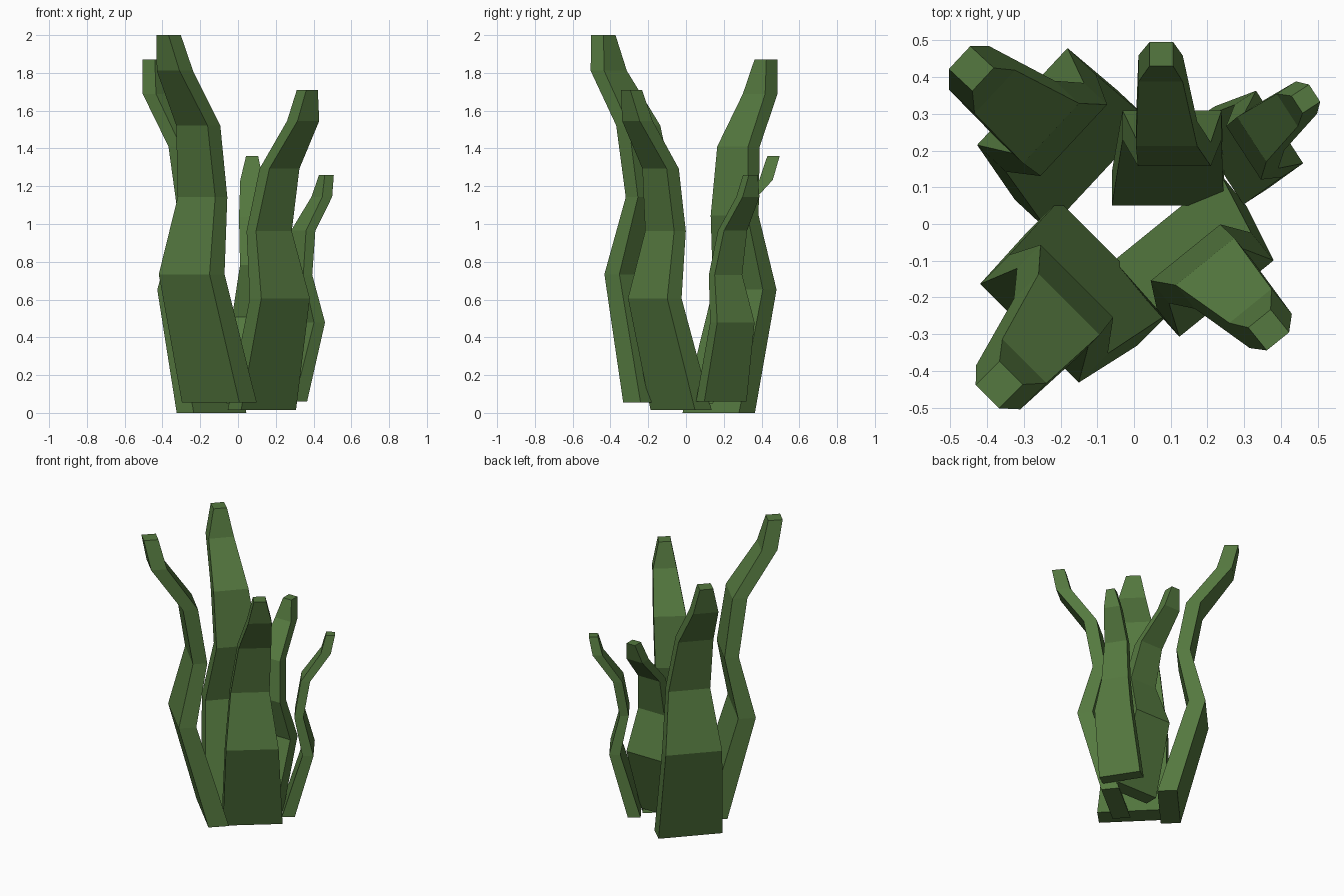
import bpy, bmesh, math
from mathutils import Vector

if "Cube" in bpy.data.objects:
    bpy.data.objects.remove(bpy.data.objects["Cube"])

green = bpy.data.materials.new("leaf_green")
green.diffuse_color = (0.09, 0.19, 0.05, 1)
green.use_nodes = True
green.node_tree.nodes["Principled BSDF"].inputs["Base Color"].default_value = green.diffuse_color

# rings of one blade: height fraction, inner radius, thickness, width, sideways sway
RINGS = [
    (0.000, 0.10, 0.130, 0.43, 0.025),
    (0.349, 0.30, 0.112, 0.38, 0.009),
    (0.559, 0.22, 0.091, 0.28, 0.000),
    (0.754, 0.28, 0.095, 0.235, 0.030),
    (0.903, 0.475, 0.101, 0.17, 0.053),
    (1.000, 0.523, 0.092, 0.09, 0.050),
]


def blade(name, azimuth, z0, z1, size, reach, radius, side):
    """Tapered, bent strip with a rectangular section, leaning outward."""
    a = math.radians(azimuth)
    out = Vector((math.cos(a), math.sin(a), 0))
    along = Vector((-math.sin(a), math.cos(a), 0))
    bm = bmesh.new()
    rings = []
    for f, inner, thick, width, sway in RINGS:
        r = radius + reach * inner
        t = side + size * sway
        h = size * width / 2
        z = Vector((0, 0, z0 + f * (z1 - z0)))
        corners = ((r, t - h), (r + size * thick, t - h),
                   (r + size * thick, t + h), (r, t + h))
        rings.append([bm.verts.new(out * p + along * q + z) for p, q in corners])
    for lo, hi in zip(rings, rings[1:]):
        for i in range(4):
            j = (i + 1) % 4
            bm.faces.new((lo[i], lo[j], hi[j], hi[i]))
    bm.faces.new(rings[0][::-1])
    bm.faces.new(rings[-1])
    bmesh.ops.recalc_face_normals(bm, faces=bm.faces)
    mesh = bpy.data.meshes.new(name)
    bm.to_mesh(mesh)
    bm.free()
    mesh.materials.append(green)
    obj = bpy.data.objects.new(name, mesh)
    bpy.context.collection.objects.link(obj)


# five blades fanned around the centre
blade("front_left_blade", 225, 0.055, 2.00, 1.00, 1.00, 0.00, 0.00)
blade("back_left_blade", 137, 0.00, 1.87, 0.95, 0.97, 0.062, -0.055)
blade("back_blade", 90, 0.05, 1.36, 0.71, 0.90, -0.04, -0.11)
blade("back_right_blade", 33, 0.06, 1.26, 0.62, 0.64, 0.215, 0.00)
blade("front_right_blade", -51, 0.015, 1.71, 0.87, 0.88, -0.045, 0.06)
